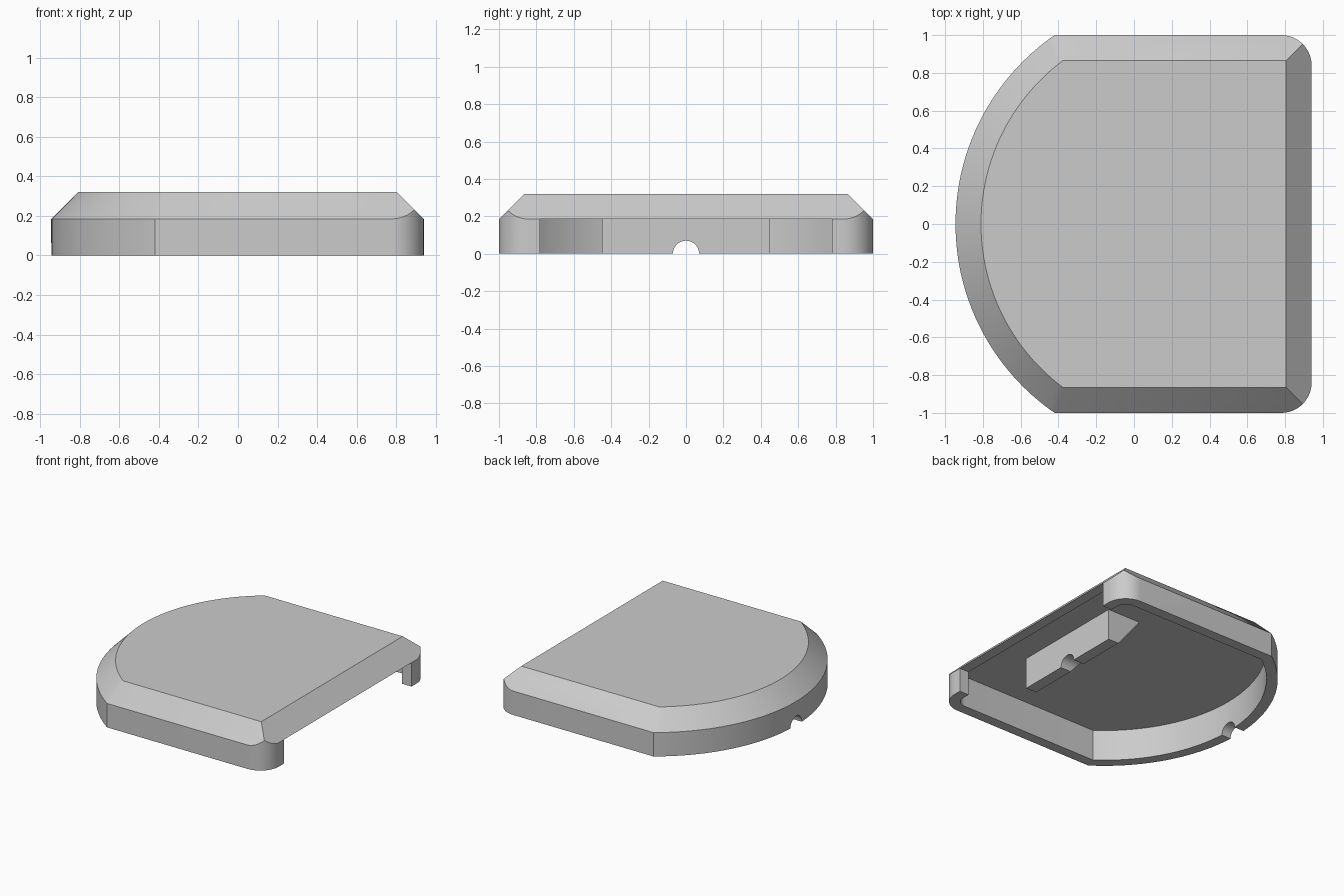
import bpy
import bmesh
from math import asin, cos, sin, pi

if "Cube" in bpy.data.objects:
    bpy.data.objects.remove(bpy.data.objects["Cube"], do_unlink=True)

HEIGHT, WALL_TOP, CEILING = 0.32, 0.185, 0.24
BEVEL, SHELL, CORNER = 0.135, 0.08, 0.16

grey = bpy.data.materials.new("plain_grey")
grey.use_nodes = True
grey.diffuse_color = (0.6, 0.6, 0.6, 1)
grey.node_tree.nodes["Principled BSDF"].inputs["Base Color"].default_value = (0.6, 0.6, 0.6, 1)


def outline(inset=0.0, corner=0.0, steps=64):
    """Bowed left end, straight sides, square or rounded right corners."""
    radius, half, right = 1.215 - inset, 1 - inset, 0.94 - inset
    spread = asin(half / radius)
    pts = []
    for i in range(steps + 1):
        a = pi - spread + 2 * spread * i / steps
        pts.append((0.27 + radius * cos(a), radius * sin(a)))
    for side, start in ((-1, -pi / 2), (1, 0)):
        count = 12 if corner else 0
        for i in range(count + 1):
            a = start + pi / 2 * i / max(count, 1)
            pts.append((right - corner + corner * cos(a),
                        side * (half - corner) + corner * sin(a)))
    return pts


def loft(name, rings):
    """Closed solid through rings of equal point count."""
    bm = bmesh.new()
    loops = [[bm.verts.new(p) for p in ring] for ring in rings]
    for low, high in zip(loops, loops[1:]):
        for i in range(len(low)):
            j = (i + 1) % len(low)
            bm.faces.new((low[i], low[j], high[j], high[i]))
    bm.faces.new(loops[0])
    bm.faces.new(loops[-1])
    bmesh.ops.recalc_face_normals(bm, faces=bm.faces)
    mesh = bpy.data.meshes.new(name)
    bm.to_mesh(mesh)
    bm.free()
    mesh.materials.append(grey)
    obj = bpy.data.objects.new(name, mesh)
    bpy.context.collection.objects.link(obj)
    return obj


def at_height(pts, z):
    return [(x, y, z) for x, y in pts]


def along_x(pts, x):
    return [(x, y, z) for y, z in pts]


def along_y(pts, y):
    return [(x, y, z) for x, z in pts]


def combine(obj, tool, operation):
    """Apply a boolean and remove the tool object."""
    mod = obj.modifiers.new("cut", 'BOOLEAN')
    mod.operation, mod.object, mod.solver = operation, tool, 'EXACT'
    bpy.context.view_layer.update()
    graph = bpy.context.evaluated_depsgraph_get()
    mesh = bpy.data.meshes.new_from_object(obj.evaluated_get(graph))
    obj.modifiers.clear()
    obj.data = mesh
    bpy.data.objects.remove(tool, do_unlink=True)


# Cover: bevelled block trimmed by a prism with rounded corners
cover = loft("cover_shell", [at_height(outline(), 0),
                             at_height(outline(), WALL_TOP),
                             at_height(outline(BEVEL), HEIGHT)])
rounded = outline(0, CORNER)
combine(cover, loft("trim", [at_height(rounded, -0.1), at_height(rounded, 0.5)]), 'INTERSECT')

# Hollow underside
cavity = outline(SHELL, CORNER - SHELL)
combine(cover, loft("cavity", [at_height(cavity, -0.1), at_height(cavity, CEILING)]), 'DIFFERENCE')

# Wide opening through the right wall
slot = [(-0.78, -0.1), (0.78, -0.1), (0.78, WALL_TOP), (-0.78, WALL_TOP)]
combine(cover, loft("slot", [along_x(slot, 0.78), along_x(slot, 1.1)]), 'DIFFERENCE')

# Retaining rib with a sloped back, sunk slightly into the ceiling
profile = [(0.61, 0), (0.61, 0.25), (0.32, 0.25), (0.52, 0)]
rib = loft("inner_rib", [along_y(profile, -0.45), along_y(profile, 0.45)])

# Cable passage through the rib and the bowed wall
passage = [(0.07 * cos(i * pi / 16), 0.07 * sin(i * pi / 16)) for i in range(32)]
for part in (cover, rib):
    combine(part, loft("passage", [along_x(passage, -1.1), along_x(passage, 0.75)]), 'DIFFERENCE')

# Smooth curved walls, crisp edges
for part in (cover, rib):
    bpy.ops.object.select_all(action='DESELECT')
    part.select_set(True)
    bpy.context.view_layer.objects.active = part
    bpy.ops.object.shade_smooth_by_angle(angle=pi / 6)
